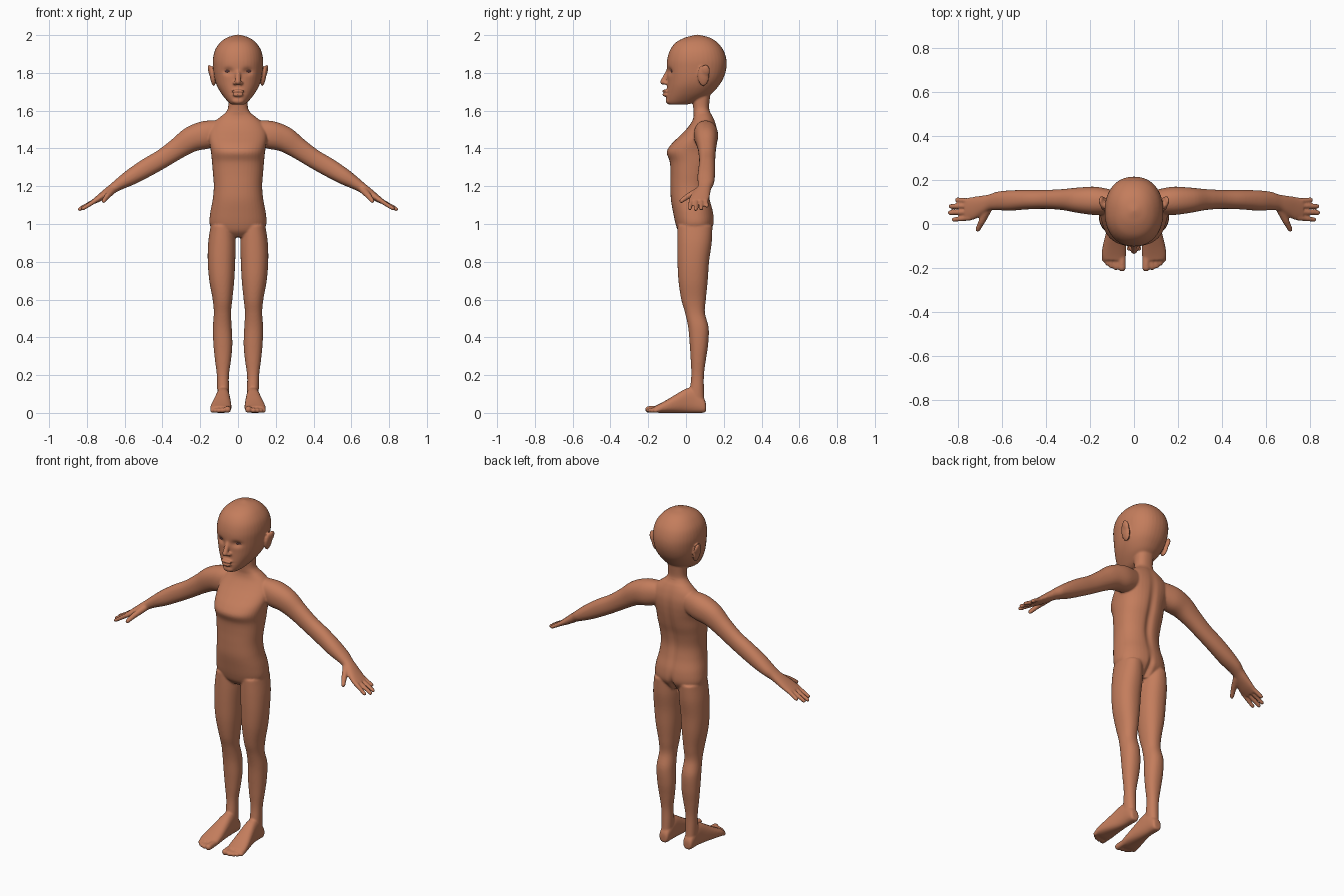
import bpy, bmesh, math
from mathutils import Vector as V, Matrix

def material(name, rgb):
    m = bpy.data.materials.new(name)
    m.diffuse_color = (*rgb, 1)
    return m

skin = material("warm brown skin", (0.55, 0.205, 0.108))
dark = material("dark eye", (0.12, 0.05, 0.05))
bm = bmesh.new()

def loft(rings, n=2.2, sides=40, sub=5):
    """Skin a closed tube over (centre, half axis u, half axis v) rings, eased between."""
    fine = []
    for i in range(len(rings) - 1):
        a, b, c, d = (rings[max(0, min(len(rings) - 1, i + k))] for k in (-1, 0, 1, 2))
        for j in range(sub):
            t = j / sub
            fine.append([q + 0.5 * t * ((r - p) + t * ((2 * p - 5 * q + 4 * r - s)
                         + t * (3 * q - p - 3 * r + s))) for p, q, r, s in zip(a, b, c, d)])
    fine.append(rings[-1])
    loops = []
    for c, u, v in fine:
        loop = []
        for k in range(sides):
            a = 2 * math.pi * k / sides
            x, y = math.cos(a), math.sin(a)
            x, y = (math.copysign(abs(w) ** (2 / n), w) for w in (x, y))
            loop.append(bm.verts.new(c + u * x + v * y))
        loops.append(loop)
    for p, q in zip(loops, loops[1:]):
        for k in range(sides):
            m = (k + 1) % sides
            bm.faces.new((p[k], p[m], q[m], q[k]))
    bm.faces.new(loops[0][::-1])
    bm.faces.new(loops[-1])

def upright(rows):
    """Horizontal rings from (z, x min, x max, y front, y back)."""
    return [(V(((a + b) / 2, (f + k) / 2, z)), V(((b - a) / 2, 0, 0)), V((0, (k - f) / 2, 0)))
            for z, a, b, f, k in rows]

def ball(c, r, rot=0, axis='Y'):
    m = Matrix.Translation(c) @ Matrix.Rotation(rot, 4, axis) @ Matrix.Diagonal((*r, 1))
    bmesh.ops.create_uvsphere(bm, u_segments=24, v_segments=16, radius=1, matrix=m)

def capsule(p, q, r1, r2):
    p, q = V(p), V(q)
    d = (q - p).normalized()
    u = d.cross(V((0.1, 0.3, 1))).normalized()
    v = d.cross(u)
    loft([(p, u * r1, v * r1), (q, u * r2, v * r2)], 2, 20, 2)
    ball(p, (r1,) * 3)
    ball(q, (r2,) * 3)

# Torso and neck: z, half width, front, back
torso = [(.93, .08, -.01, .10), (.96, .125, -.04, .125), (1.0, .15, -.055, .147),
         (1.06, .147, -.068, .145), (1.13, .134, -.08, .128), (1.2, .128, -.082, .12),
         (1.27, .133, -.082, .13), (1.33, .138, -.086, .147), (1.38, .143, -.102, .158),
         (1.42, .15, -.08, .164), (1.46, .155, -.04, .167), (1.5, .15, 0, .165),
         (1.54, .125, .03, .155), (1.57, .09, .04, .142), (1.59, .066, .04, .13),
         (1.62, .052, .038, .122), (1.7, .054, .03, .13), (1.75, .05, .03, .13)]
loft(upright([(z, -w, w, f, b) for z, w, f, b in torso]), 2.3)

# Head: z, half width, front, back
head = [(1.632, .03, -.088, .0), (1.638, .042, -.098, .03), (1.655, .06, -.104, .075),
        (1.69, .088, -.103, .135), (1.73, .111, -.1, .172), (1.77, .124, -.099, .197),
        (1.82, .131, -.102, .213), (1.87, .133, -.1, .214), (1.92, .122, -.085, .198),
        (1.96, .095, -.055, .167), (1.985, .062, -.01, .13), (1.997, .028, .032, .088),
        (2.002, .006, .054, .066)]
loft(upright([(z, -w, w, f, b) for z, w, f, b in head]), 2.2)

# Nose, lips and chin
capsule((0, -.092, 1.81), (0, -.122, 1.752), .013, .015)
ball((0, -.112, 1.703), (.036, .014, .009))
ball((0, -.110, 1.684), (.03, .015, .010))
ball((0, -.092, 1.652), (.032, .016, .017))

for s in (1, -1):
    # Nostril wing and ear
    ball((s * .016, -.108, 1.746), (.011, .013, .010))
    ball((s * .137, .092, 1.785), (.013, .031, .056), s * .17)
    ball((s * .146, .104, 1.81), (.012, .023, .034), s * .25)

    # Leg
    loft(upright([(z, s * a, s * b, f, k) for z, a, b, f, k in (
        (.99, .02, .145, -.045, .14), (.9, .012, .158, -.046, .136), (.8, .015, .16, -.045, .122),
        (.7, .02, .152, -.04, .115), (.6, .03, .134, -.025, .105), (.53, .037, .128, -.005, .1),
        (.45, .033, .133, .012, .12), (.36, .03, .13, .02, .117), (.28, .037, .122, .025, .105),
        (.2, .048, .112, .028, .095), (.12, .048, .11, .02, .095), (.05, .05, .108, .01, .098))]))

    # Foot: y, inner x, outer x, bottom, top
    loft([(V((s * (a + b) / 2, y, (lo + hi) / 2)), V((s * (b - a) / 2, 0, 0)),
           V((0, 0, (hi - lo) / 2))) for y, a, b, lo, hi in (
        (.106, .062, .095, .012, .045), (.095, .05, .107, .001, .075), (.04, .045, .112, 0, .13),
        (0, .042, .118, 0, .128), (-.05, .038, .13, 0, .1), (-.1, .035, .142, 0, .07),
        (-.14, .036, .147, 0, .048), (-.165, .042, .14, .003, .036))], 2.5)
    for x, y, r in ((.055, -.198, .018), (.082, -.197, .013), (.102, -.19, .0125),
                    (.12, -.178, .012), (.135, -.162, .012)):
        capsule((s * x, -.13, .022), (s * x, y, r), r, r)

    # Arm and palm: x, z, thickness radius, y centre, y radius
    arm = [(.08, 1.49, .06, .1, .05), (.17, 1.472, .074, .105, .064), (.25, 1.447, .067, .108, .058),
           (.32, 1.4, .056, .111, .048), (.4, 1.346, .05, .112, .043), (.48, 1.3, .049, .111, .044),
           (.56, 1.252, .043, .107, .046), (.62, 1.216, .033, .105, .042),
           (.655, 1.193, .027, .098, .037), (.69, 1.168, .024, .085, .044),
           (.73, 1.14, .019, .072, .052), (.765, 1.118, .013, .067, .05)]
    rings = []
    for i, (x, z, r, y, ry) in enumerate(arm):
        p, q = arm[max(0, i - 1)], arm[min(len(arm) - 1, i + 1)]
        d = V((q[0] - p[0], 0, q[1] - p[1])).normalized()
        rings.append((V((s * x, y, z)), V((s * -d.z, 0, d.x)) * r, V((0, ry, 0))))
    loft(rings)

    # Fingers and thumb
    for y0, y1, x, z in ((.028, .02, .82, 1.082), (.055, .051, .838, 1.078),
                         (.082, .081, .834, 1.082), (.105, .11, .805, 1.096)):
        capsule((s * .745, y0, 1.13), (s * x, y1, z), .0125, .0105)
    capsule((s * .665, .07, 1.178), (s * .692, .012, 1.148), .02, .0155)
    capsule((s * .692, .012, 1.148), (s * .711, -.025, 1.122), .015, .0115)

# Fuse all the parts into one smooth body
mesh = bpy.data.meshes.new("body")
bmesh.ops.recalc_face_normals(bm, faces=bm.faces)
bm.to_mesh(mesh)
bm.free()
body = bpy.data.objects.new("body", mesh)
bpy.context.collection.objects.link(body)
bpy.context.view_layer.objects.active = body
body.select_set(True)
fuse = body.modifiers.new("fuse", 'REMESH')
fuse.mode, fuse.voxel_size = 'VOXEL', 0.0052
ease = body.modifiers.new("ease", 'SMOOTH')
ease.factor, ease.iterations = 0.5, 5
for name in ("fuse", "ease"):
    bpy.ops.object.modifier_apply(modifier=name)

# Press in the eye sockets, spine groove, chest line and seat
def bump(d, w):
    return math.exp(-(d / w) ** 2)

for v in body.data.vertices:
    x, y, z = v.co
    if z > 1.6 and y < 0:
        v.co.y += .014 * bump(abs(x) - .052, .026) * bump(z - 1.808, .018)
        v.co.y += .005 * bump(x, .03) * bump(z - 1.694, .004)
    elif y > .06 and abs(x) < .1 and .8 < z < 1.6:
        v.co.y -= .012 * bump(x, .022) * bump(z - 1.28, .2)
        v.co.y -= .022 * bump(x, .014) * bump(z - .95, .06)
body.data.materials.clear()
body.data.materials.append(skin)
bpy.ops.object.shade_smooth()

# Eyes set on the face surface
spots = [(s, body.ray_cast(V((s * .056, -1, 1.81)), V((0, 1, 0)))[1]) for s in (1, -1)]
for s, p in spots:
    bpy.ops.mesh.primitive_uv_sphere_add(segments=20, ring_count=12, radius=1,
                                         location=p + V((0, .002, 0)), rotation=(0, 0, s * .3))
    eye = bpy.context.object
    eye.name = "left_eye" if s > 0 else "right_eye"
    eye.scale = (.021, .005, .0075)
    eye.data.materials.append(dark)
    bpy.ops.object.shade_smooth()
